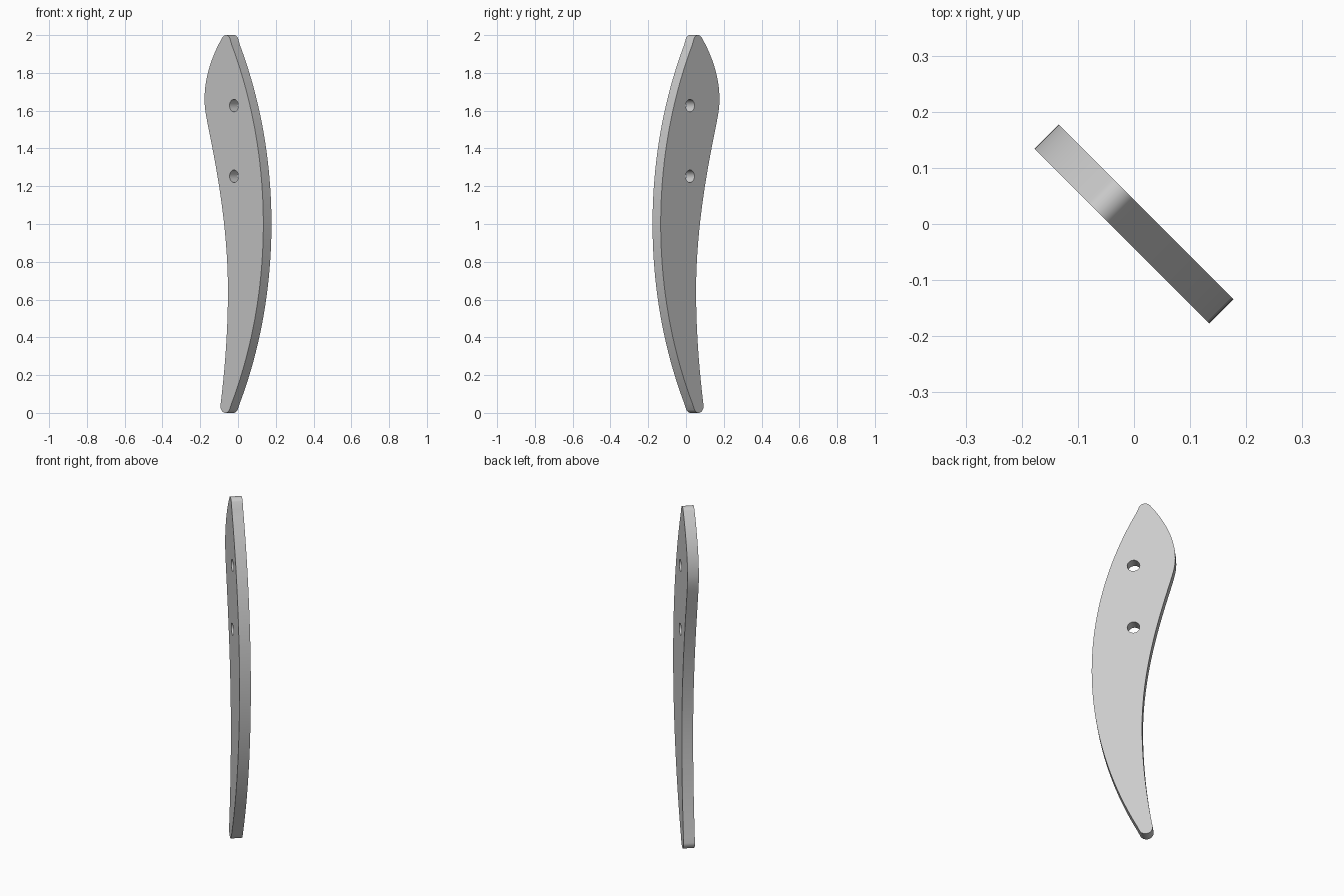
import bpy, bmesh
from math import radians, sin, cos, pi, sqrt
from mathutils import Vector
from mathutils.geometry import interpolate_bezier

cube = bpy.data.objects.get("Cube")
if cube:
    bpy.data.objects.remove(cube, do_unlink=True)

THICKNESS = 0.061
BELLY, SWEEP = 0.22, 2.02      # furthest point and radius of the long convex edge


def arc(cx, cy, r, start, end, steps):
    """Points along a circular arc, angles in degrees."""
    angles = [radians(start + (end - start) * i / steps) for i in range(steps + 1)]
    return [Vector((cx + r * cos(a), cy + r * sin(a))) for a in angles]


def bezier(*pts):
    """Interior and start points of one cubic segment."""
    return [p.to_2d() for p in interpolate_bezier(*[Vector(p).to_3d() for p in pts], 17)][:-1]


# Outline, anticlockwise: long convex edge, tip, concave grip edge, rounded foot
outline = arc(BELLY - SWEEP, 1.0, SWEEP, -28, 28, 48)
outline += arc(-0.06, 1.965, 0.035, 34, 134, 10)
outline += bezier((-0.087, 1.987), (-0.165, 1.89), (-0.22, 1.78), (-0.22, 1.66))
outline += bezier((-0.22, 1.66), (-0.22, 1.61), (-0.207, 1.57), (-0.196, 1.527))
outline += bezier((-0.196, 1.527), (-0.14, 1.33), (-0.045, 1.0), (-0.045, 0.65))
outline += bezier((-0.045, 0.65), (-0.045, 0.4), (-0.074, 0.2), (-0.1, 0.043))
outline += arc(-0.064, 0.037, 0.037, 170, 326, 14)

# Two round screw holes
holes = [arc(0, z, 0.033, 0, 350, 35) for z in (1.627, 1.253)]

# Filled flat curve, extruded to the plate thickness
curve = bpy.data.curves.new("blade_profile", "CURVE")
curve.dimensions = "2D"
curve.fill_mode = "BOTH"
curve.extrude = THICKNESS / 2
for loop in [outline] + holes:
    spline = curve.splines.new("POLY")
    spline.points.add(len(loop) - 1)
    for point, p in zip(spline.points, loop):
        point.co = (p.x, p.y, 0, 1)
    spline.use_cyclic_u = True

blade = bpy.data.objects.new("curved_blade", curve)
bpy.context.collection.objects.link(blade)
bpy.ops.object.select_all(action="DESELECT")
blade.select_set(True)
bpy.context.view_layer.objects.active = blade
bpy.ops.object.convert(target="MESH")
blade = bpy.context.object
blade.name = "curved_blade"

# Weld caps to walls and merge the flat caps' triangles
bm = bmesh.new()
bm.from_mesh(blade.data)
bmesh.ops.remove_doubles(bm, verts=bm.verts, dist=0.0005)
bmesh.ops.recalc_face_normals(bm, faces=bm.faces)
bm.to_mesh(blade.data)
bm.free()

# Stand the plate up, turned diagonally
blade.rotation_euler = (pi / 2, 0, -pi / 4)
bpy.ops.object.shade_smooth_by_angle(angle=radians(30))

# Plain grey
grey = bpy.data.materials.new("light_grey")
grey.use_nodes = True
colour = (0.6, 0.6, 0.6, 1)
grey.diffuse_color = colour
grey.node_tree.nodes["Principled BSDF"].inputs["Base Color"].default_value = colour
blade.data.materials.clear()
blade.data.materials.append(grey)
